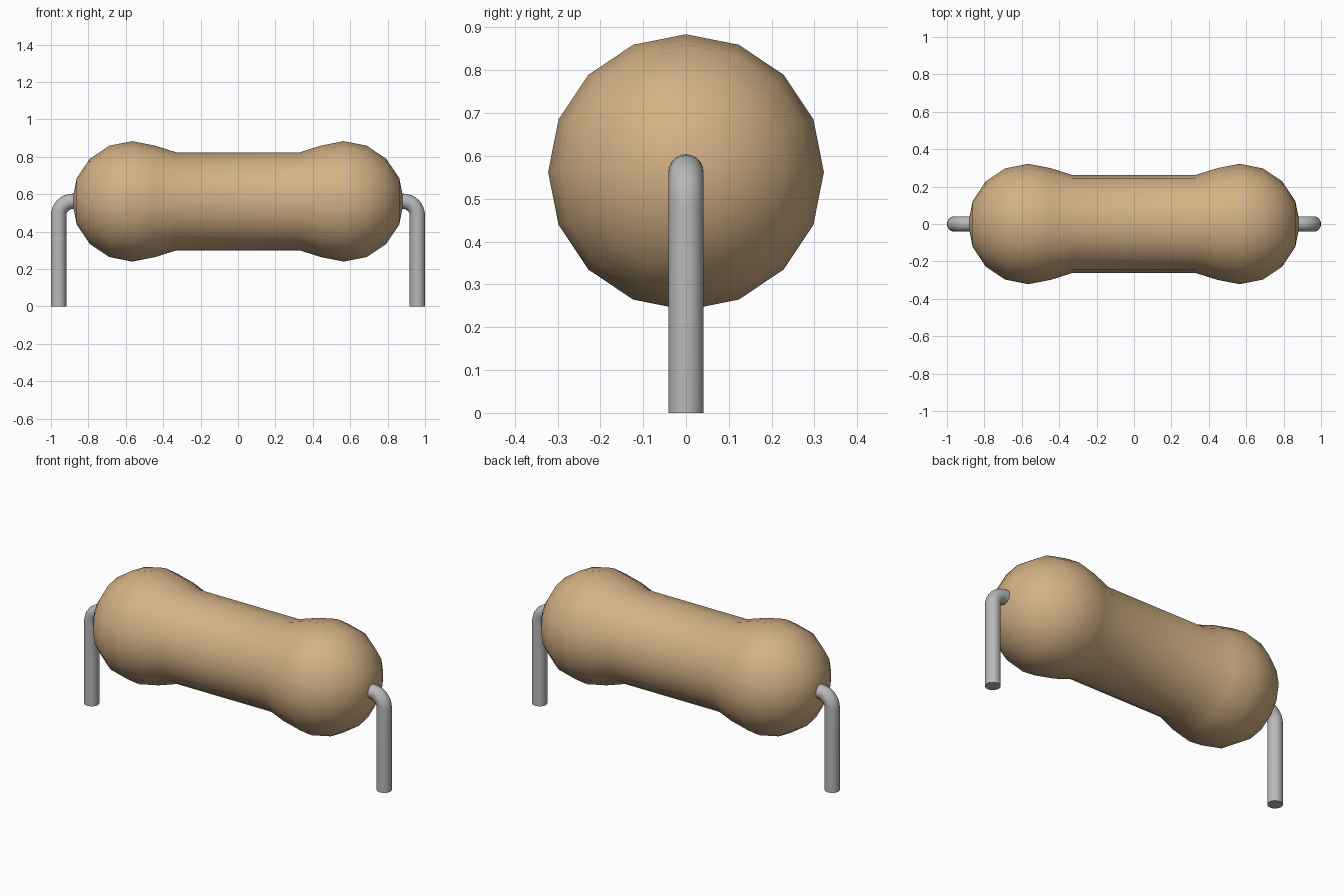
import bpy
import bmesh
import math
from mathutils import Vector

if "Cube" in bpy.data.objects:
    bpy.data.objects.remove(bpy.data.objects["Cube"], do_unlink=True)


def material(name, color, roughness, metallic=0.0):
    m = bpy.data.materials.new(name)
    m.use_nodes = True
    m.diffuse_color = (*color, 1)
    bsdf = m.node_tree.nodes["Principled BSDF"]
    bsdf.inputs["Base Color"].default_value = (*color, 1)
    bsdf.inputs["Roughness"].default_value = roughness
    return m


def tube(name, stations, sides, mat):
    """Loft circles given as (centre, axis angle in the xz plane, radius)."""
    bm = bmesh.new()
    rings = []
    for centre, angle, radius in stations:
        across = Vector((-math.sin(angle), 0, math.cos(angle)))
        ring = []
        for i in range(sides):
            t = 2 * math.pi * i / sides
            offset = across * math.cos(t) + Vector((0, math.sin(t), 0))
            ring.append(bm.verts.new(Vector(centre) + offset * radius))
        rings.append(ring)
    for a, b in zip(rings, rings[1:]):
        for i in range(sides):
            j = (i + 1) % sides
            bm.faces.new((a[i], a[j], b[j], b[i]))
    bm.faces.new(rings[0])
    bm.faces.new(rings[-1])
    bmesh.ops.remove_doubles(bm, verts=bm.verts, dist=1e-4)
    bmesh.ops.recalc_face_normals(bm, faces=bm.faces)
    mesh = bpy.data.meshes.new(name)
    bm.to_mesh(mesh)
    bm.free()
    mesh.materials.append(mat)
    obj = bpy.data.objects.new(name, mesh)
    bpy.context.collection.objects.link(obj)
    bpy.ops.object.select_all(action="DESELECT")
    obj.select_set(True)
    bpy.context.view_layer.objects.active = obj
    bpy.ops.object.shade_smooth_by_angle(angle=math.radians(40))
    return obj


tan = material("Tan ceramic", (0.65, 0.44, 0.235), 0.6)
steel = material("Grey metal", (0.48, 0.48, 0.48), 0.4)

AXIS_Z = 0.562

# Body: rounded bulb at each end, tapering into a straight middle
BULB_X, BULB_R = 0.565, 0.322
half = [(0.33, 0.262)]
for k in range(5, -1, -1):
    a = math.radians(22.5 * k)
    half.append((BULB_X + BULB_R * math.cos(a), max(BULB_R * math.sin(a), 1e-5)))
profile = [(-x, r) for x, r in reversed(half)] + half
tube("body", [((x, 0, AXIS_Z), 0, r) for x, r in profile], 16, tan)

# Wire leads: out of each bulb, round a bend and straight down
WIRE_R, BEND_R, LEG_X = 0.041, 0.075, 0.959
for name, side in (("left_lead", 1), ("right_lead", -1)):
    path = [((0.80, 0, AXIS_Z), 0)]
    for k in range(9):
        a = math.radians(90 * k / 8)
        path.append(((LEG_X - BEND_R + BEND_R * math.sin(a), 0,
                      AXIS_Z - BEND_R + BEND_R * math.cos(a)), -a))
    path.append(((LEG_X, 0, 0), -math.pi / 2))
    tube(name, [((side * c[0], 0, c[2]), side * a, WIRE_R) for c, a in path],
         20, steel)
